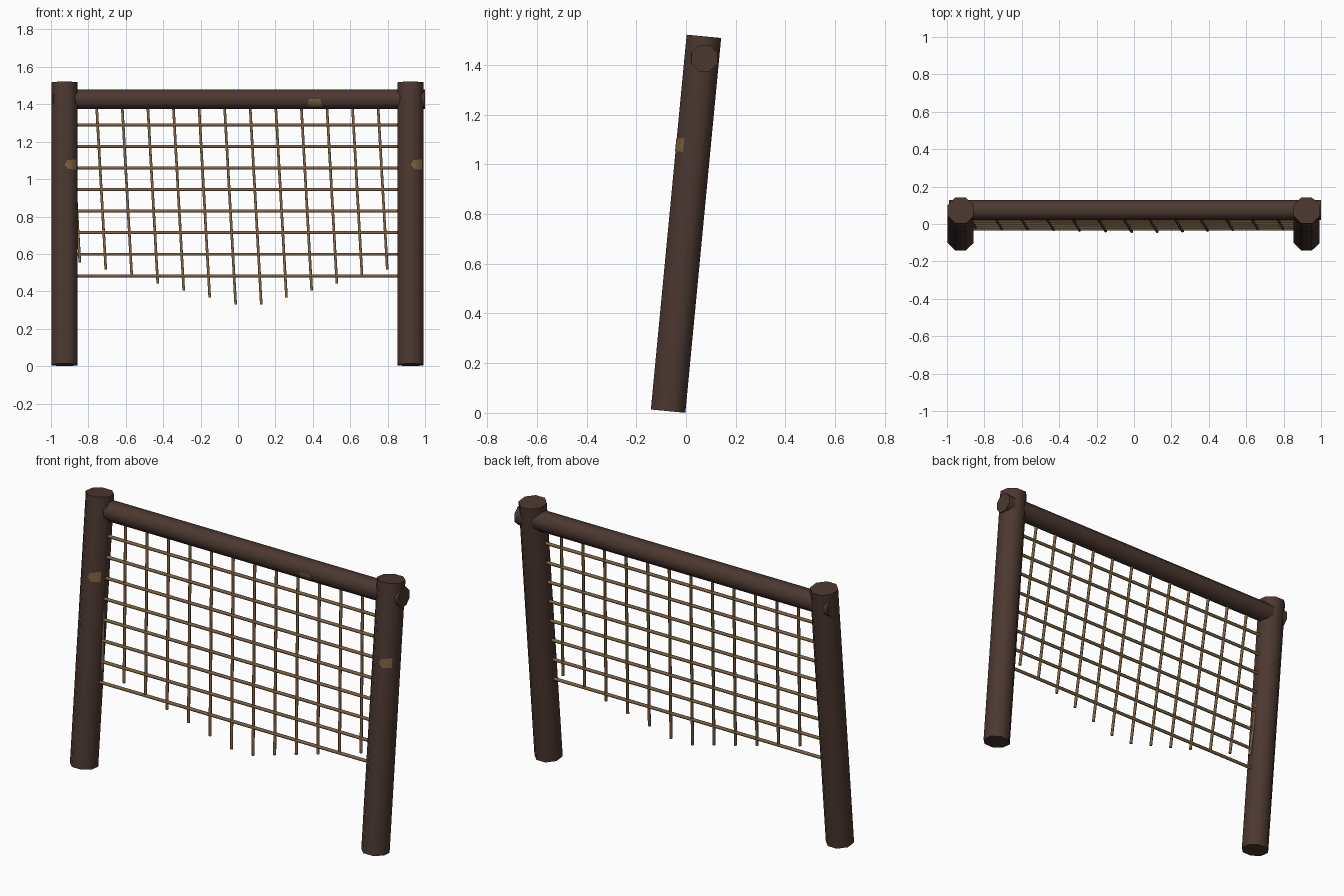
import bpy
import bmesh
from mathutils import Vector, Matrix

cube = bpy.data.objects.get("Cube")
if cube:
    bpy.data.objects.remove(cube)


def material(name, rgb):
    m = bpy.data.materials.new(name)
    m.use_nodes = True
    m.diffuse_color = (*rgb, 1)
    m.node_tree.nodes["Principled BSDF"].inputs["Base Color"].default_value = (*rgb, 1)
    return m


wood = material("dark wood", (0.072, 0.039, 0.030))
bare_wood = material("bare wood", (0.20, 0.115, 0.050))
rope = material("rope tan", (0.21, 0.125, 0.058))


def rod_mesh(start, end, radius, sides):
    """Bmesh of a straight rod between two points, flats facing the axes."""
    start, end = Vector(start), Vector(end)
    axis = end - start
    spin = Matrix.Rotation(3.14159 / sides, 4, "Z")
    matrix = Matrix.Translation((start + end) / 2) @ axis.to_track_quat("Z", "Y").to_matrix().to_4x4() @ spin
    bm = bmesh.new()
    bmesh.ops.create_cone(bm, cap_ends=True, segments=sides, radius1=radius,
                          radius2=radius, depth=axis.length, matrix=matrix)
    return bm


def finish(bm, name, mat):
    mesh = bpy.data.meshes.new(name)
    bm.to_mesh(mesh)
    bm.free()
    obj = bpy.data.objects.new(name, mesh)
    bpy.context.collection.objects.link(obj)
    mesh.materials.append(mat)
    bpy.ops.object.select_all(action="DESELECT")
    obj.select_set(True)
    bpy.context.view_layer.objects.active = obj
    bpy.ops.object.shade_smooth_by_angle(angle=1.1)
    return obj


def chip(name, start, end, radius, outline):
    """Thin skin on the front of a rod, trimmed to a clockwise x-z outline."""
    bm = rod_mesh(start, end, radius + 0.002, 8)
    planes = [((Vector(start) + Vector(end)) / 2, None)]
    axis = (Vector(end) - Vector(start)).normalized()
    front = Vector((0, -1, 0))
    front = (front - axis * front.dot(axis)).normalized()
    cuts = [(planes[0][0], -front)]
    for (ax, az), (bx, bz) in zip(outline, outline[1:] + outline[:1]):
        cuts.append((Vector((ax, 0, az)), Vector((az - bz, 0, bx - ax))))
    for point, normal in cuts:
        bmesh.ops.bisect_plane(bm, geom=bm.verts[:] + bm.edges[:] + bm.faces[:],
                               plane_co=point, plane_no=normal, clear_outer=True)
    finish(bm, name, bare_wood)


def lean(z):
    """Depth of the leaning frame at a given height."""
    return (z - 0.761) * 0.0955


# Leaning posts with worn chips
POST_R = 0.0755
for side, x in (("right", -0.927), ("left", 0.923)):
    ends = (x, lean(0.007), 0.007), (x, lean(1.515), 1.515)
    finish(rod_mesh(*ends, POST_R, 8), side + "_post", wood)
    profile = [(0, 1.077), (0.016, 1.102), (0.062, 1.106), (0.062, 1.05), (0.02, 1.055)]
    chip(side + "_post_chip", *ends, POST_R, [(x + dx, z) for dx, z in profile])

# Top beam and its chip
BEAM_R = 0.057
beam = (-0.988, 0.075, 1.427), (1.0, 0.075, 1.427)
finish(rod_mesh(*beam, BEAM_R, 8), "top_beam", wood)
chip("top_beam_chip", *beam, BEAM_R, [(0.38, 1.427), (0.44, 1.427), (0.45, 1.388), (0.37, 1.388)])

# Horizontal net ropes
for i in range(8):
    z = 1.29 - 0.1153 * i
    finish(rod_mesh((-0.9, lean(z), z), (0.9, lean(z), z), 0.009, 6), f"horizontal_rope_{i + 1}", rope)

# Slanted hanging ropes, longest in the middle
for i in range(13):
    low = 0.33 + 0.0375 * max(6 - i, i - 7)
    x = -0.892 + 0.1368 * i
    bottom = (x + 0.056 * (1.38 - low), lean(low), low)
    top = (x - 0.002, lean(1.41), 1.41)
    finish(rod_mesh(bottom, top, 0.008, 6), f"hanging_rope_{i + 1}", rope)
